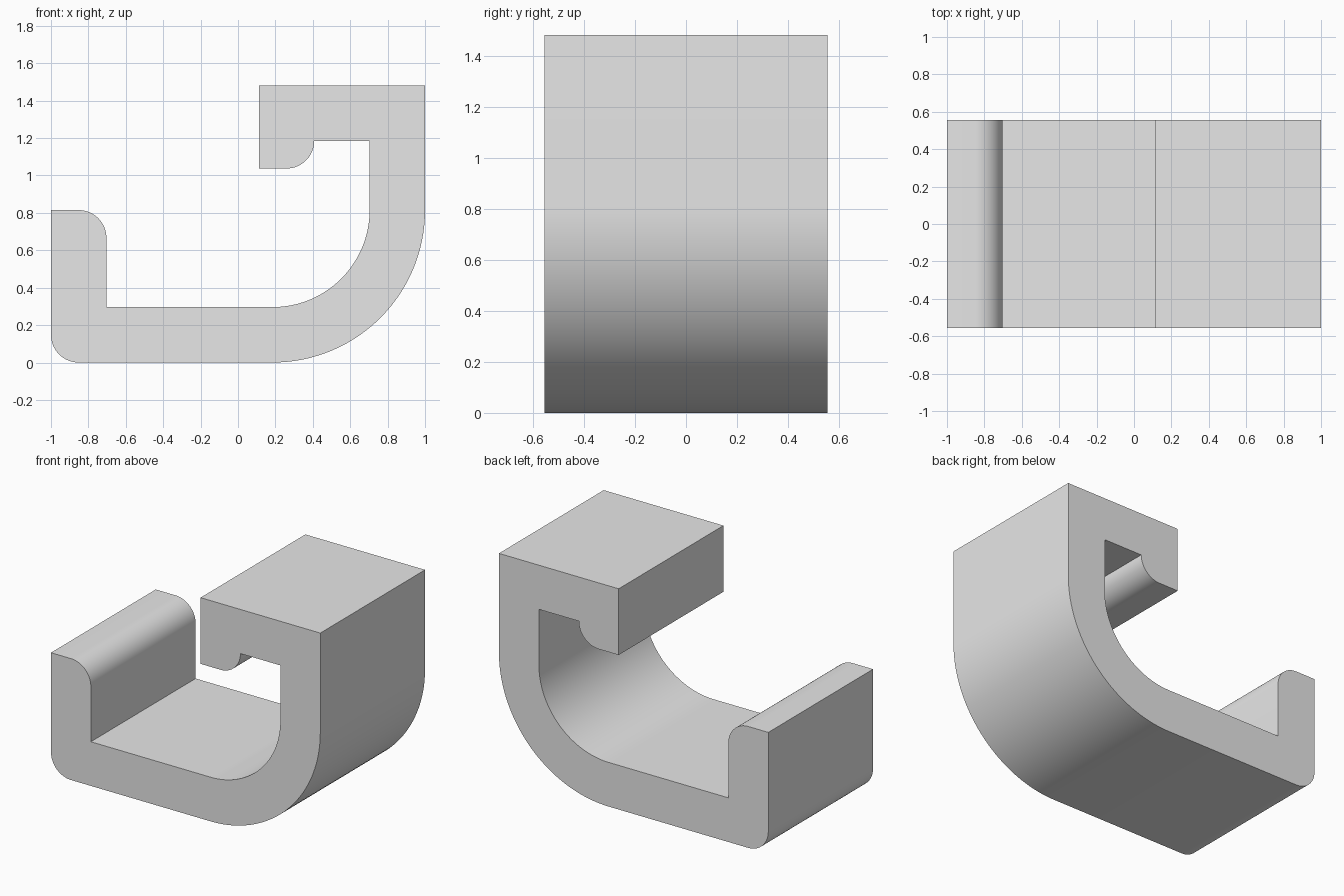
import bpy, bmesh
from math import cos, sin, radians

old = bpy.data.objects.get("Cube")
if old:
    bpy.data.objects.remove(old, do_unlink=True)

U = 2 / 27            # module: the bracket is 27 units long
WALL = 4              # wall thickness
DEPTH = 15


def arc(cx, cz, r, start, end, steps):
    """Points along an arc, angles in degrees."""
    angles = [radians(start + (end - start) * i / steps) for i in range(steps + 1)]
    return [(cx + r * cos(a), cz + r * sin(a)) for a in angles]


# Cross-section, counter-clockwise from the bottom left corner
profile = (
    arc(2, 2, 2, 180, 270, 16)                    # rounded lower corner
    + arc(16, 11, 11, 270, 360, 40)               # outer bend
    + [(27, 20), (15, 20), (15, 14)]              # top arm and tip
    + arc(17, 16, 2, 270, 360, 16)                # rounded hook
    + [(27 - WALL, 16)]                           # inner corner
    + arc(16, 11, 11 - WALL, 0, -90, 40)          # inner bend
    + [(WALL, WALL)]                              # foot of the lip
    + arc(2, 9, 2, 0, 90, 16)                     # rounded lip
    + [(0, 11)]
)

# Extrude the section along the depth
bm = bmesh.new()
verts = [bm.verts.new(((x - 13.5) * U, -DEPTH / 2 * U, z * U)) for x, z in profile]
cap = bm.faces.new(verts)
result = bmesh.ops.extrude_face_region(bm, geom=[cap], use_keep_orig=True)
moved = [g for g in result["geom"] if isinstance(g, bmesh.types.BMVert)]
bmesh.ops.translate(bm, verts=moved, vec=(0, DEPTH * U, 0))
bmesh.ops.recalc_face_normals(bm, faces=bm.faces)

mesh = bpy.data.meshes.new("hook_bracket")
bm.to_mesh(mesh)
bm.free()
bracket = bpy.data.objects.new("hook_bracket", mesh)
bpy.context.collection.objects.link(bracket)

# Plain grey material
grey = bpy.data.materials.new("light_grey")
grey.use_nodes = True
colour = (0.8, 0.8, 0.8, 1)
grey.diffuse_color = colour
for node in grey.node_tree.nodes:
    if node.type == "BSDF_PRINCIPLED":
        node.inputs["Base Color"].default_value = colour
mesh.materials.append(grey)

# Smooth bends, sharp edges
bpy.ops.object.select_all(action="DESELECT")
bracket.select_set(True)
bpy.context.view_layer.objects.active = bracket
bpy.ops.object.shade_smooth_by_angle(angle=radians(30))
